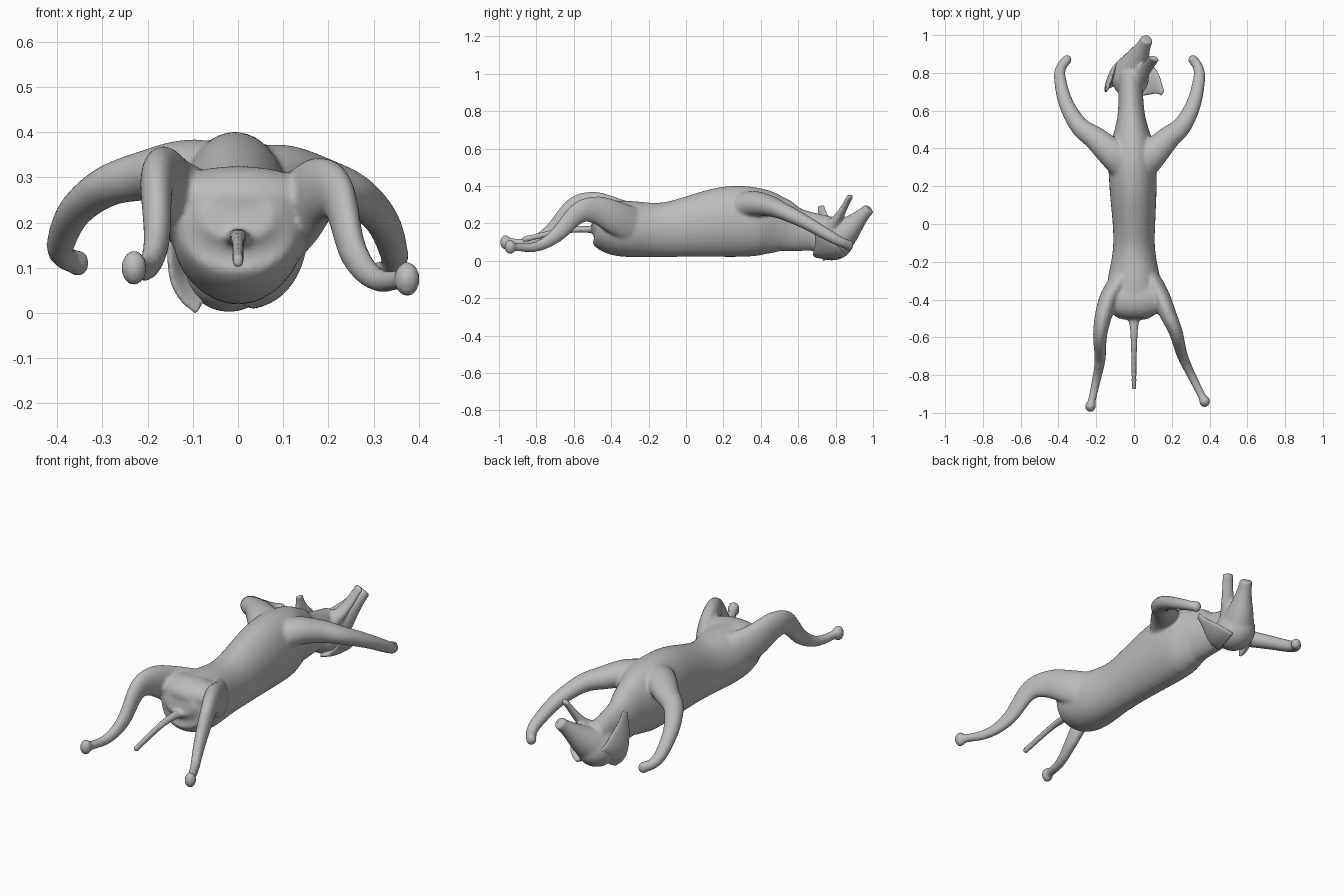
import bpy, bmesh, math
from mathutils import Vector

if "Cube" in bpy.data.objects:
    bpy.data.objects.remove(bpy.data.objects["Cube"])

coat = bpy.data.materials.new("grey_coat")
coat.use_nodes = True
colour = (0.5, 0.5, 0.5, 1)
coat.diffuse_color = colour
coat.node_tree.nodes["Principled BSDF"].inputs["Base Color"].default_value = colour


def spline(points, steps):
    """Smooth curve through the given points."""
    points = [Vector(point) for point in points]
    first = 2 * points[0] - points[1]
    last = 2 * points[-1] - points[-2]
    padded = [first, *points, last]
    curve = []
    for before, start, end, after in zip(padded, padded[1:], padded[2:], padded[3:]):
        leaving = (end - before) / 2
        arriving = (after - start) / 2
        for step in range(steps):
            t = step / steps
            ease = t * t * (3 - 2 * t)
            curve.append(start.lerp(end, ease) + leaving * t * (1 - t) ** 2
                         - arriving * t * t * (1 - t))
    return curve + [points[-1]]


def loft(bm, centres, radii, hint, sides=24):
    """Closed oval tube; each radius pair runs across the hint and along it."""
    rings = []
    final = len(centres) - 1
    for i, (centre, (width, depth)) in enumerate(zip(centres, radii)):
        tangent = (centres[min(i + 1, final)] - centres[max(i - 1, 0)]).normalized()
        across = tangent.cross(Vector(hint)).normalized()
        along = across.cross(tangent)
        angles = [math.tau * k / sides for k in range(sides)]
        rings.append([bm.verts.new(centre + across * width * math.cos(angle)
                                   + along * depth * math.sin(angle)) for angle in angles])
    for ring, following in zip(rings, rings[1:]):
        for k in range(sides):
            bm.faces.new((ring[k - 1], ring[k], following[k], following[k - 1]))
    bm.faces.new(rings[0])
    bm.faces.new(rings[-1])


def tapered(bm, path, start, end, fullness=1, hint=(0, 0, 1)):
    """Tube that thins from the start radii to the end radii."""
    centres = spline(path, steps=8)
    radii = []
    for i in range(len(centres)):
        thickness = (1 - (i / (len(centres) - 1)) ** fullness) ** 2
        radii.append(Vector(end).lerp(Vector(start), thickness))
    loft(bm, centres, radii, hint)


def ball(bm, centre, size):
    verts = bmesh.ops.create_uvsphere(bm, u_segments=24, v_segments=16, radius=1)["verts"]
    bmesh.ops.scale(bm, vec=size, verts=verts)
    bmesh.ops.translate(bm, vec=centre, verts=verts)


def finish(bm, name, voxel, rounds):
    """Fuse the overlapping tubes into one smooth skin."""
    bmesh.ops.recalc_face_normals(bm, faces=bm.faces)
    mesh = bpy.data.meshes.new(name)
    bm.to_mesh(mesh)
    bm.free()
    mesh.materials.append(coat)
    mesh.shade_smooth()
    part = bpy.data.objects.new(name, mesh)
    bpy.context.collection.objects.link(part)
    fuse = part.modifiers.new("fuse", 'REMESH')
    fuse.mode = 'VOXEL'
    fuse.voxel_size = voxel
    fuse.use_smooth_shade = True
    soften = part.modifiers.new("soften", 'SMOOTH')
    soften.factor = 0.5
    soften.iterations = rounds


bm = bmesh.new()

# Torso and neck, lying on the back: length, top, bottom and half width
stations = [(-.5, .27, .16, .08), (-.46, .315, .1, .13), (-.4, .325, .04, .145),
            (-.3, .32, .02, .14), (-.1, .315, .02, .11), (.2, .395, .02, .125),
            (.38, .39, .025, .125), (.5, .34, .04, .09), (.6, .28, .05, .07), (.8, .23, .06, .06)]
outline = spline(stations, steps=8)
centres = [Vector((-max(y, 0) / 40, y, (top + bottom) / 2)) for y, top, bottom, width in outline]
radii = [(width, (top - bottom) / 2) for y, top, bottom, width in outline]
loft(bm, centres, radii, hint=(0, 0, 1), sides=32)

# Skull, muzzle and open lower jaw
ball(bm, centre=(-.02, .78, .1), size=(.1, .115, .098))
tapered(bm, [(-.02, .8, .11), (.01, .86, .16), (.04, .92, .22), (.07, .98, .28)],
        start=(.085, .09), end=(.033, .032), fullness=1.7)
tapered(bm, [(.01, .77, .17), (.06, .82, .24), (.11, .88, .35)],
        start=(.05, .05), end=(.03, .014), hint=(-.3, -.8, .6))

# Pelvis bridging the thighs
ball(bm, centre=(0, -.4, .25), size=(.18, .1, .075))

# Hind legs: the left one splays out and lies a little lower
hind_path = [(.06, -.28, .2), (.13, -.39, .25), (.165, -.5, .295), (.18, -.6, .28),
             (.18, -.72, .16), (.2, -.83, .1), (.23, -.965, .1)]
for side, splay, drop in ((-1, 0, 0), (1, .28, .025)):
    path = [(side * (x + splay * max(0, -.45 - y)), y + drop, z - drop) for x, y, z in hind_path]
    tapered(bm, path, start=(.055, .1), end=(.021, .022), fullness=1.6)
    ball(bm, centre=path[-1], size=(.029, .03, .039))

# Forelegs: the left one reaches less far out and ends lower
fore_path = [(.02, .3, .29), (.11, .37, .315), (.2, .45, .305), (.29, .52, .28),
             (.36, .64, .225), (.392, .77, .155), (.385, .83, .125), (.355, .87, .11)]
for side, reach, drop in ((-1, 1, 0), (1, .88, .03)):
    path = [(side * x * reach, y, z - drop * y) for x, y, z in fore_path]
    tapered(bm, path, start=(.1, .085), end=(.026, .026))
    ball(bm, centre=path[-1], size=(.026, .026, .03))

# Tail
tapered(bm, [(0, -.43, .15), (0, -.52, .168), (0, -.66, .16), (0, -.875, .113)],
        start=(.07, .025), end=(.014, .017), fullness=.6)
finish(bm, "dog_body", voxel=.008, rounds=8)

# Folded ears wrapping the skull
right_path = [(-.07, .8, .05), (-.12, .78, .1), (-.135, .74, .2), (-.14, .72, .295)]
left_path = [(.03, .77, .025), (.08, .755, .05), (.12, .73, .1), (.15, .695, .168)]
for name, path, outward in (("right_ear", right_path, (-.8, .4, -.2)),
                            ("left_ear", left_path, (.8, -.2, -.6))):
    bm = bmesh.new()
    tapered(bm, path, start=(.09, .018), end=(.02, .009), fullness=2.5, hint=outward)
    finish(bm, name, voxel=.005, rounds=6)
